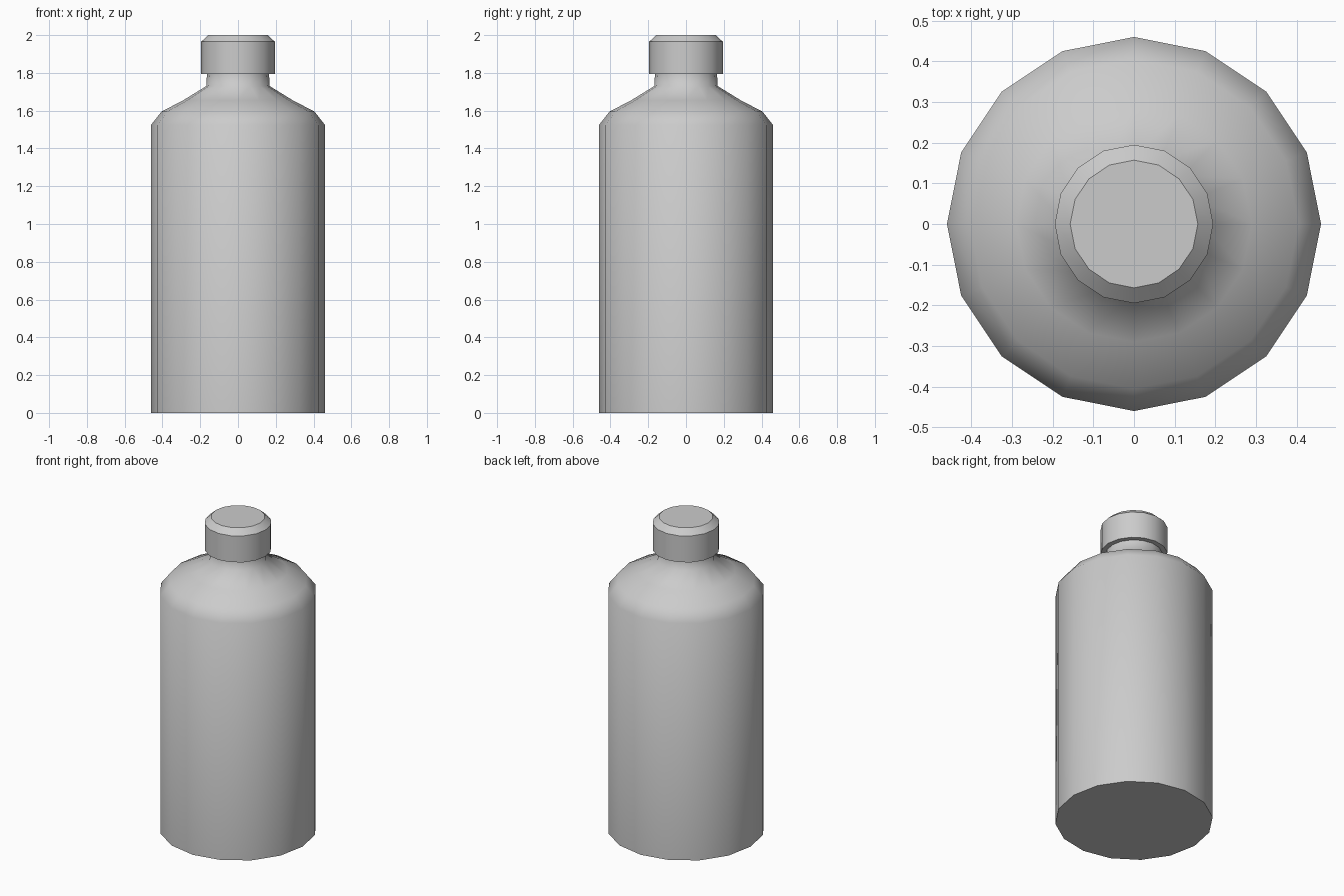
import bpy, bmesh
from math import cos, sin, tau

if "Cube" in bpy.data.objects:
    bpy.data.objects.remove(bpy.data.objects["Cube"])

SIDES = 16


def lathe(name, profile, sharp_rings):
    """Revolve (radius, z) points into a closed solid; listed rings stay crisp."""
    bm = bmesh.new()
    rings = [[bm.verts.new((r * cos(tau * i / SIDES), r * sin(tau * i / SIDES), z))
              for i in range(SIDES)] for r, z in profile]
    for low, high in zip(rings, rings[1:]):
        for i in range(SIDES):
            j = (i + 1) % SIDES
            bm.faces.new((low[i], low[j], high[j], high[i])).smooth = True
    bm.faces.new(rings[0][::-1])
    bm.faces.new(rings[-1])
    for k in sharp_rings:
        for i in range(SIDES):
            bm.edges.get((rings[k][i], rings[k][(i + 1) % SIDES])).smooth = False
    mesh = bpy.data.meshes.new(name)
    bm.to_mesh(mesh)
    bm.free()
    obj = bpy.data.objects.new(name, mesh)
    bpy.context.collection.objects.link(obj)
    return obj


# Bottle: straight wall, rounded shoulder, narrow neck
lathe("bottle_body",
      [(0.46, 0), (0.46, 1.525), (0.405, 1.595), (0.29, 1.655),
       (0.168, 1.73), (0.164, 1.80)], [0, 5])

# Screw cap with bevelled top edge
lathe("bottle_cap",
      [(0.195, 1.795), (0.195, 1.965), (0.157, 2.0)], [0, 1, 2])
